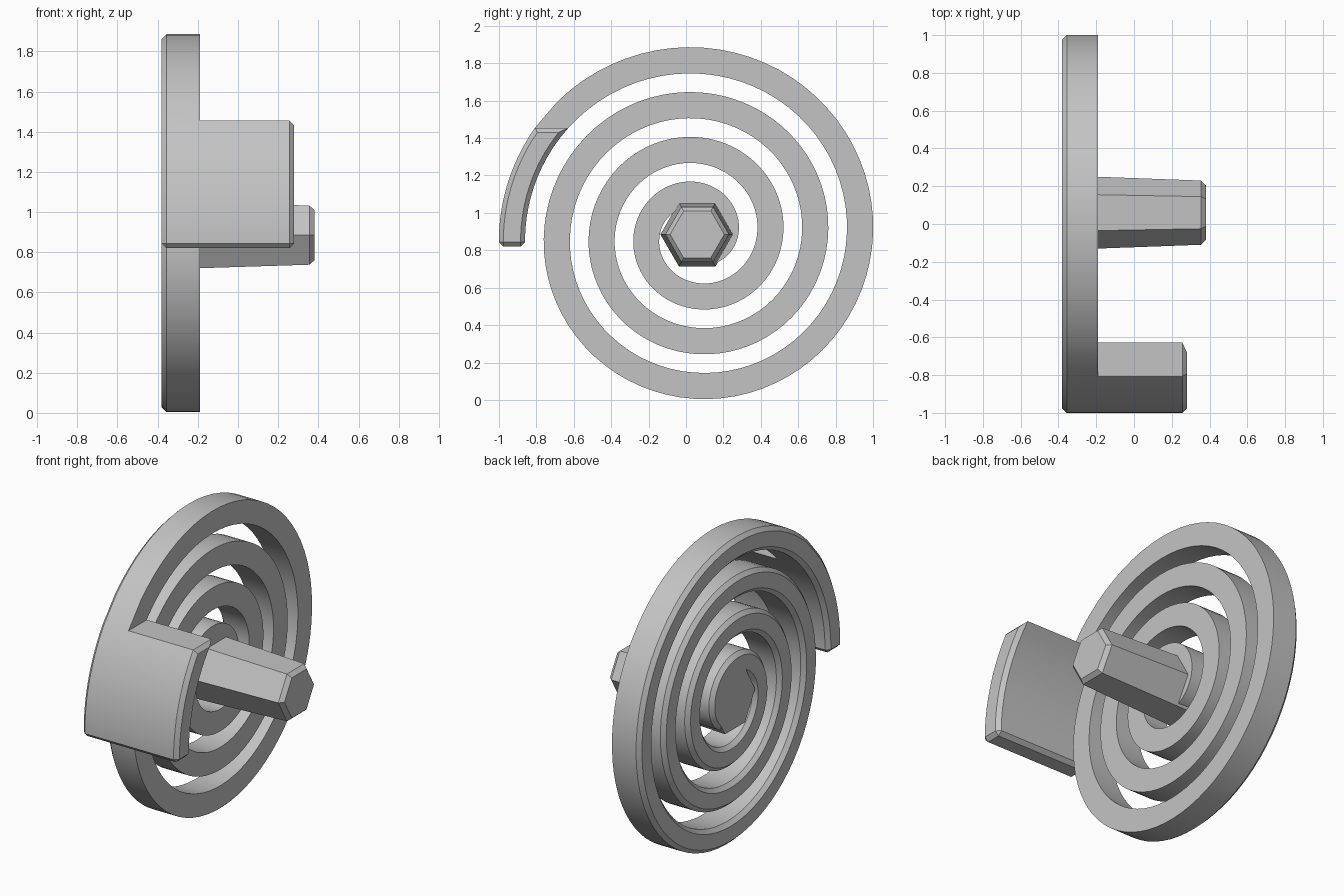
import bpy, bmesh, math

cube = bpy.data.objects.get("Cube")
if cube:
    bpy.data.objects.remove(cube, do_unlink=True)

CY, CZ = 0.06, 0.885                  # spiral centre
BACK, FACE = -0.38, -0.19             # spiral thickness along x
TAB_END, TAB_LOW, TAB_TOP = 0.28, 0.82, 1.455
WIDTH, PITCH, CHAMFER = 0.14, 0.24, 0.024
TURNS, STEPS = 3.7, 72

grey = bpy.data.materials.new("plain grey")
grey.use_nodes = True
colour = (0.55, 0.55, 0.55, 1)
grey.diffuse_color = colour
grey.node_tree.nodes["Principled BSDF"].inputs["Base Color"].default_value = colour


def finish(bm, name):
    bmesh.ops.recalc_face_normals(bm, faces=bm.faces)
    mesh = bpy.data.meshes.new(name)
    bm.to_mesh(mesh)
    bm.free()
    mesh.materials.append(grey)
    obj = bpy.data.objects.new(name, mesh)
    bpy.context.collection.objects.link(obj)
    bpy.ops.object.select_all(action='DESELECT')
    obj.select_set(True)
    bpy.context.view_layer.objects.active = obj
    bpy.ops.object.shade_smooth_by_angle(angle=math.radians(25))
    return obj


def radius(phi, inset):
    return 1.06 - PITCH * phi / math.tau - inset


def phi_at_height(z, inset):
    phi = 0.0
    for _ in range(12):
        phi = math.asin((z - CZ) / radius(phi, inset))
    return phi


# Spiral spring: level rings along the tab, radial rings after it
bm = bmesh.new()
TAB_STEPS = 12
rings = []
for i in range(TAB_STEPS + 1):
    z = TAB_LOW + (TAB_TOP - TAB_LOW) * i / TAB_STEPS
    rings.append((phi_at_height(z, 0), phi_at_height(z, WIDTH)))
start, end = 0.76, TURNS * math.tau
count = int(TURNS * STEPS)
rings += [(start + (end - start) * i / count,) * 2 for i in range(count + 1)]

loops = []
for outer, inner in rings:
    loop = []
    for phi, inset, x in ((outer, 0, BACK), (outer, 0, FACE),
                          (inner, WIDTH, FACE), (inner, WIDTH, BACK)):
        r = radius(phi, inset)
        loop.append(bm.verts.new((x, CY - r * math.cos(phi), CZ + r * math.sin(phi))))
    loops.append(loop)
tab_faces = []
for i, (a, b) in enumerate(zip(loops, loops[1:])):
    for k in range(4):
        n = (k + 1) % 4
        face = bm.faces.new((a[k], a[n], b[n], b[k]))
        if k == 1 and i < TAB_STEPS:
            tab_faces.append(face)
bm.faces.new(loops[0])
bm.faces.new(loops[-1])
bmesh.ops.recalc_face_normals(bm, faces=bm.faces)

# Hooked tab drawn out of the first stretch of the spiral
new = bmesh.ops.extrude_face_region(bm, geom=tab_faces)["geom"]
for v in new:
    if isinstance(v, bmesh.types.BMVert):
        v.co.x = TAB_END
bmesh.ops.delete(bm, geom=[f for f in tab_faces if f.is_valid], context='FACES_ONLY')
bmesh.ops.recalc_face_normals(bm, faces=bm.faces)

# Chamfer the back rim, the tab end and the free lower end
last = set(loops[-1])
rim = []
for e in bm.edges:
    if len(e.link_faces) != 2 or e.calc_face_angle() < 0.85:
        continue
    u, v = e.verts
    same_x = abs(u.co.x - v.co.x) < 1e-4
    at_end = min(abs(u.co.x - BACK), abs(u.co.x - TAB_END)) < 1e-4
    low = max(abs(u.co.z - TAB_LOW), abs(v.co.z - TAB_LOW)) < 1e-4 and u.co.y < -0.8
    if not (u in last and v in last) and ((same_x and at_end) or (not same_x and low)):
        rim.append(e)
bmesh.ops.bevel(bm, geom=rim, offset=CHAMFER, segments=1, affect='EDGES',
                profile=0.5, clamp_overlap=False)
finish(bm, "spiral_spring")

# Tapered hexagonal shaft with a chamfered tip
bm = bmesh.new()
loops = []
for x, r in ((BACK, 0.197), (0.355, 0.17), (0.38, 0.145)):
    loops.append([bm.verts.new((x, CY + r * math.cos(k * math.pi / 3),
                                CZ + r * math.sin(k * math.pi / 3))) for k in range(6)])
for a, b in zip(loops, loops[1:]):
    for k in range(6):
        n = (k + 1) % 6
        bm.faces.new((a[k], a[n], b[n], b[k]))
bm.faces.new(loops[0])
bm.faces.new(loops[-1])
finish(bm, "hex_shaft")
